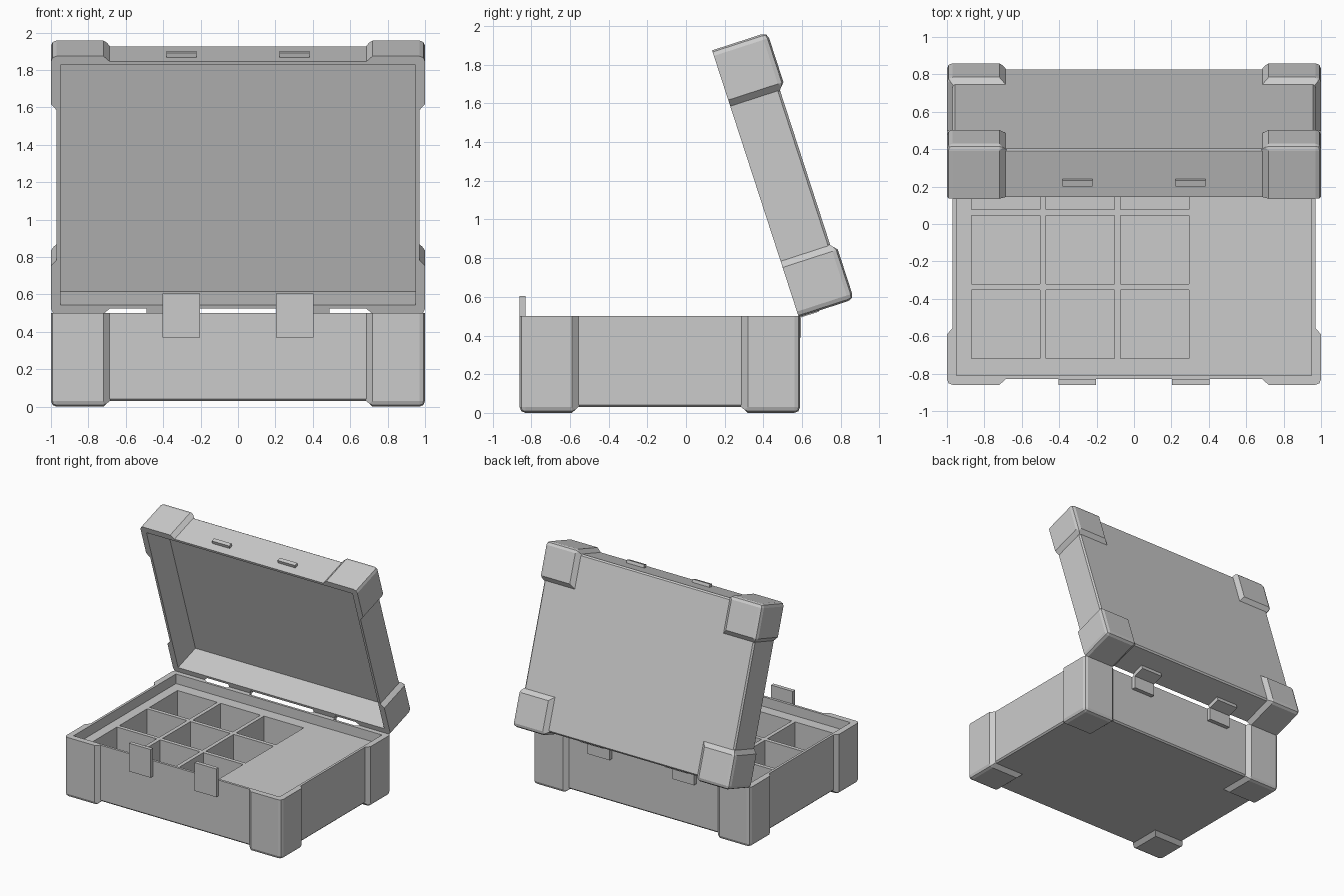
import bpy, bmesh, math
from mathutils import Matrix, Vector
from itertools import product

if "Cube" in bpy.data.objects:
    bpy.data.objects.remove(bpy.data.objects["Cube"])

W, D = 1.0, 0.725          # half width / half depth over the corner guards
PAD = 0.03                 # guard thickness over the body
BASE_H, LID_H = 0.5, 0.3


def corners(lo, hi):
    return [Vector(p) for p in product(*zip(lo, hi))]


def finish(bm, name):
    bmesh.ops.recalc_face_normals(bm, faces=bm.faces)
    me = bpy.data.meshes.new(name)
    bm.to_mesh(me)
    bm.free()
    ob = bpy.data.objects.new(name, me)
    bpy.context.collection.objects.link(ob)
    return ob


def add_box(bm, lo, hi):
    lo, hi = Vector(lo), Vector(hi)
    m = Matrix.Translation((lo + hi) / 2) @ Matrix.Diagonal((*(hi - lo), 1))
    return bmesh.ops.create_cube(bm, size=1, matrix=m)["verts"]


def boxes(name, spans):
    bm = bmesh.new()
    for lo, hi in spans:
        add_box(bm, lo, hi)
    return finish(bm, name)


def cut(ob, spans):
    """Subtract boxes from an object, then apply its modifiers."""
    cutter = boxes("cutter", spans)
    cutter.hide_render = True
    mod = ob.modifiers.new("cut", 'BOOLEAN')
    mod.operation, mod.solver, mod.object = 'DIFFERENCE', 'EXACT', cutter
    bpy.context.view_layer.objects.active = ob
    for m in list(ob.modifiers):
        bpy.ops.object.modifier_apply(modifier=m.name)
    bpy.data.objects.remove(cutter)


def make_shell(name, h):
    """Open box with its rim at z = h."""
    x, y = W - PAD, D - PAD
    bm = bmesh.new()
    add_box(bm, (-x, -y, PAD), (x, y, h))
    low = [e for e in bm.edges if all(v.co.z < PAD + 1e-4 for v in e.verts)]
    bmesh.ops.bevel(bm, geom=low, offset=0.012, segments=1, affect='EDGES')
    ob = finish(bm, name)
    cut(ob, [((-x + .02, -y + .02, 0.06), (x - .02, y - .02, h + 1))])
    return ob


def make_guards(name, h):
    """Four chamfered corner guards wrapped round the shell."""
    bm = bmesh.new()
    pts = corners((.72, D - .27, 0), (W, D, h))
    pts += corners((.675, D - .315, .04), (W - .04, D - .04, h))
    vs = [bm.verts.new(p) for p in pts]
    res = bmesh.ops.convex_hull(bm, input=vs)
    junk = {g for g in res["geom_interior"] + res["geom_unused"]
            if isinstance(g, bmesh.types.BMVert)}
    bmesh.ops.delete(bm, geom=list(junk), context='VERTS')
    bmesh.ops.dissolve_limit(bm, angle_limit=0.01, verts=bm.verts, edges=bm.edges)

    # round only the outermost edges
    def outer(e):
        planes = [all(abs(v.co[i] - k) < 1e-4 for v in e.verts)
                  for i, k in enumerate((W, D, 0))]
        return sum(planes) == 2
    bmesh.ops.bevel(bm, geom=[e for e in bm.edges if outer(e)],
                    offset=0.03, segments=2, profile=0.5, affect='EDGES')
    ob = finish(bm, name)
    mir = ob.modifiers.new("mirror", 'MIRROR')
    mir.use_axis = (True, True, False)
    x, y = W - PAD - .005, D - PAD - .005
    cut(ob, [((-x, -y, PAD + .005), (x, y, h + 1))])
    return ob


def pair(cx, hw, y0, y1, z0, z1):
    return [((s * cx - hw, y0, z0), (s * cx + hw, y1, z1)) for s in (-1, 1)]


# Base
wall = D - PAD
base = [make_shell("base_shell", BASE_H), make_guards("base_corner_guards", BASE_H)]
base.append(boxes("front_latches", pair(.303, .1, -wall - .032, -wall, .37, .605)))
base.append(boxes("base_hinge_leaves", pair(.39, .1, wall - .005, wall + .035, .39, .5)))

# Tray with nine square compartments
tray = boxes("compartment_tray", [((-.95, -wall + .02, .06), (.95, wall - .02, .42))])
cells = []
for i, j in product(range(3), repeat=2):
    x0, y0 = -.87 + i * .399, -.585 + j * .399
    cells.append(((x0, y0, .08), (x0 + .367, y0 + .367, .6)))
cut(tray, cells)
base.append(tray)

for ob in base:
    ob.data.transform(Matrix.Translation((0, -.135, 0)))

# Lid, built like the base and swung open about the back edge
lid = [make_shell("lid_shell", LID_H), make_guards("lid_corner_guards", LID_H)]
lid.append(boxes("lid_catches", pair(.303, .08, wall - .005, wall + .025,
                                     LID_H - .1, LID_H - .068)))
lid.append(boxes("lid_hinge_leaves", pair(.39, .1, -wall - .035, -wall + .005,
                                          LID_H - .11, LID_H)))
swing = (Matrix.Translation((0, .583, .495))
         @ Matrix.Rotation(math.radians(108), 4, 'X')
         @ Matrix.Translation((0, D, -LID_H)))
for ob in lid:
    ob.data.transform(swing)
